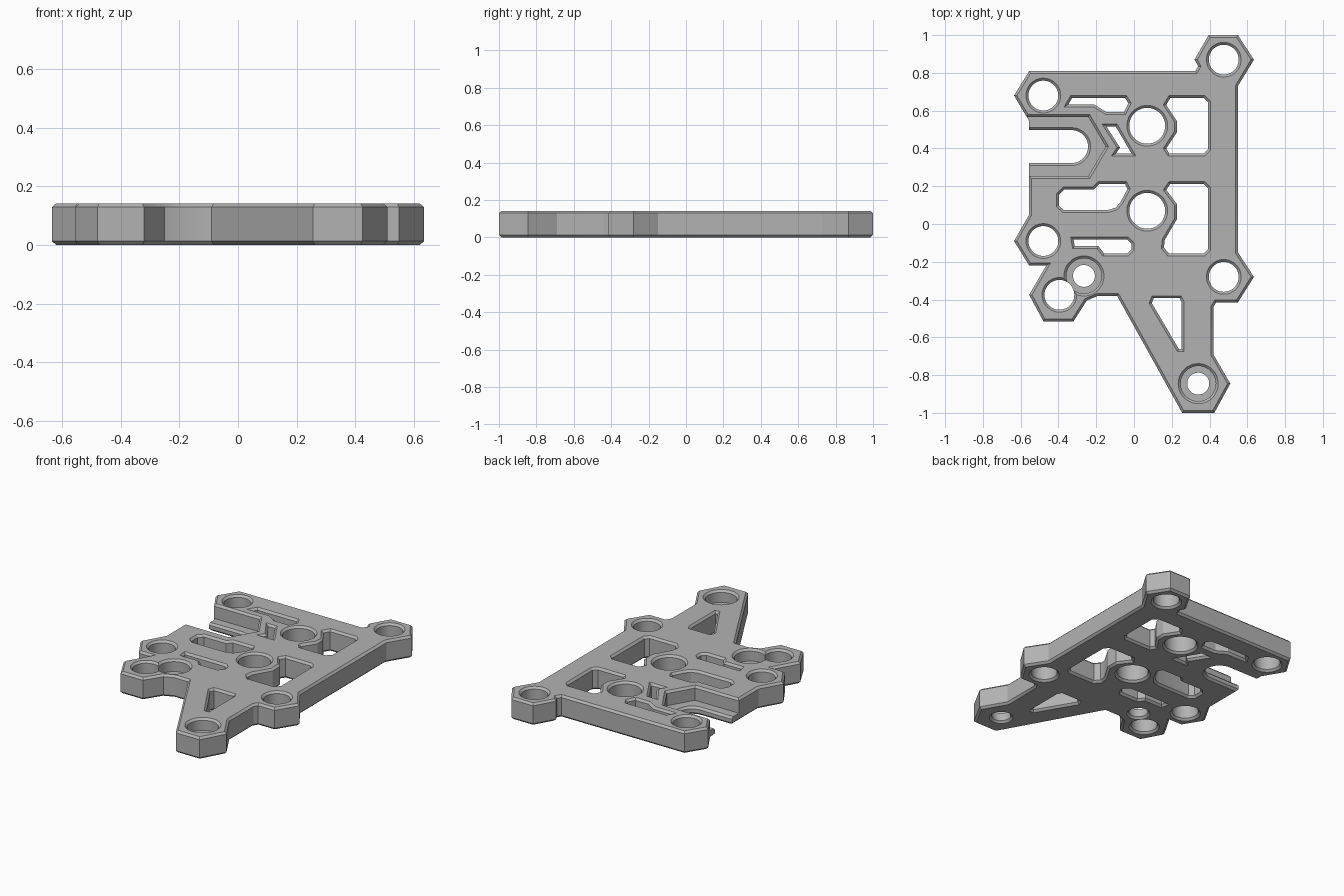
import bpy, bmesh
from math import sin, cos, pi
from mathutils import Vector

if "Cube" in bpy.data.objects:
    bpy.data.objects.remove(bpy.data.objects["Cube"], do_unlink=True)

UNIT = 0.01          # plan drawings are in hundredths
HEIGHT = 0.142
CHAMFER = 0.013
OVER = 0.01          # how far cutters poke past the faces
SHELF = 0.05
BORE_FLOOR = 0.065

grey = bpy.data.materials.new("plain grey")
grey.use_nodes = True
grey.diffuse_color = (0.45, 0.45, 0.45, 1)
grey.node_tree.nodes["Principled BSDF"].inputs["Base Color"].default_value = grey.diffuse_color


def offset_loop(points, distance):
    """Grow (or shrink) a counter-clockwise loop with mitred corners."""
    result = []
    for i, p in enumerate(points):
        before = (p - points[i - 1]).normalized()
        after = (points[(i + 1) % len(points)] - p).normalized()
        n1 = Vector((before.y, -before.x))
        n2 = Vector((after.y, -after.x))
        result.append(p + (n1 + n2) * distance / (1 + n1.dot(n2)))
    return result


def prism(name, plan, levels):
    """Stack offset copies of a plan at (z, offset) levels and skin them."""
    points = [Vector(p) * UNIT for p in plan]
    area = sum(points[i - 1].cross(p) for i, p in enumerate(points))
    if area < 0:
        points.reverse()
    bm = bmesh.new()
    rings = [[bm.verts.new((p.x, p.y, z)) for p in offset_loop(points, d)]
             for z, d in levels]
    for low, high in zip(rings, rings[1:]):
        for i in range(len(low)):
            bm.faces.new((low[i - 1], low[i], high[i], high[i - 1]))
    bm.faces.new(reversed(rings[0]))
    bm.faces.new(rings[-1])
    mesh = bpy.data.meshes.new(name)
    bm.to_mesh(mesh)
    bm.free()
    mesh.materials.append(grey)
    obj = bpy.data.objects.new(name, mesh)
    bpy.context.collection.objects.link(obj)
    return obj


def arc(x, y, radius, start=0.0, sweep=2 * pi, steps=48):
    return [(x + radius * cos(start + sweep * i / steps),
             y + radius * sin(start + sweep * i / steps)) for i in range(steps)]


# Plate outline with hexagonal bosses at its corners
outline = [(39.5, 100), (55, 100), (63.5, 87), (55, 73), (55, -15), (63.5, -28),
           (55, -41.5), (43.5, -41.5), (42, -44), (42, -69), (51, -84.5),
           (42.5, -100), (25.5, -100), (-9, -38), (-19, -38), (-25, -40.5),
           (-32, -51.5), (-48, -51.5), (-55.5, -37.5), (-46.5, -22), (-55.5, -22),
           (-63.5, -9), (-55.5, 5), (-55.5, 54.5), (-63.5, 68), (-55.5, 81),
           (32.5, 81), (34, 83.5), (32, 87)]
plate = prism("mounting_plate", outline,
              [(0, -CHAMFER), (CHAMFER, 0), (HEIGHT - CHAMFER, 0), (HEIGHT, -CHAMFER)])

# Cutter sections, measured from the chamfered mouth
bottom = [(-OVER, OVER), (CHAMFER, -CHAMFER)]
top = [(HEIGHT - CHAMFER, -CHAMFER), (HEIGHT + OVER, OVER)]
through = bottom + top
cutters = []


def cut(name, plan, levels):
    cutters.append(prism(name, plan, levels))


# Lightening windows
windows = {
    "upper_right": [(18.5, 68), (15.5, 63), (21.5, 54), (21.5, 49), (15.5, 40),
                    (18, 36), (37.5, 36), (40.5, 39), (40.5, 65), (37.5, 68)],
    "middle_right": [(18.5, 22.5), (15.5, 18), (21.5, 10), (21.5, 3), (15, -8),
                     (14.5, -13), (18, -17), (37.5, -17), (40.5, -14),
                     (40.5, 19.5), (37.5, 22.5)],
    "middle_left": [(-37.5, 19.5), (-22, 19.5), (-19, 22.5), (-4, 22.5), (-2, 18.5),
                    (-6, 11), (-9, 7.5), (-14, 6), (-37.5, 6), (-41, 9), (-41, 16)],
    "lower_left": [(-33.5, -7), (-3, -7), (0, -10), (0, -14), (-3, -17),
                   (-16.5, -17), (-19.5, -13), (-32.5, -13)],
    "upper_left": [(-33.5, 68), (-4, 68), (-1.5, 64), (-4.5, 58), (-15, 58),
                   (-21.5, 62), (-37, 62)],
    "chevron": [(-17, 53), (-9, 53), (1, 36), (-12, 36), (-9, 40.5)],
    "tail": [(9.5, -38), (25, -38), (26.5, -41), (26.5, -67.5), (23, -67.5), (8, -42)],
}
for name, plan in windows.items():
    cut(name + "_window", plan, through)

# Plain round holes
for x, y in [(-48, 68), (47.5, 87), (47.5, -28), (-48, -9), (-39.5, -37.5)]:
    cut("corner_hole", arc(x, y, 9.2), through)
for y in (52, 7):
    cut("centre_hole", arc(7, y, 10.8), through)

# Counterbored screw holes
for x, y in [(34, -84.5), (-26.5, -27.5)]:
    cut("counterbore", arc(x, y, 10.6), [(BORE_FLOOR, -CHAMFER)] + top)
    cut("screw_hole", arc(x, y, 7.1), bottom + [(BORE_FLOOR + OVER, -CHAMFER)])

# Sunken side shelf with an open slot through it
cut("shelf_recess", [(-80, 58), (-23.5, 58), (-13.5, 41), (-23.5, 24), (-80, 24)],
    [(SHELF, -CHAMFER)] + top)
cut("side_slot", [(-80, 31)] + arc(-33, 41, 10, -pi / 2, pi, 24) + [(-33, 51), (-80, 51)],
    bottom + [(SHELF - CHAMFER, -CHAMFER), (SHELF + OVER, OVER)])

# Carve everything out of the plate, then drop the cutters
bpy.ops.object.select_all(action="DESELECT")
bpy.context.view_layer.objects.active = plate
plate.select_set(True)
for cutter in cutters:
    cutter.hide_render = True
    carve = plate.modifiers.new(cutter.name, "BOOLEAN")
    carve.operation = "DIFFERENCE"
    carve.solver = "EXACT"
    carve.object = cutter
    bpy.ops.object.modifier_apply(modifier=carve.name)
for cutter in cutters:
    bpy.data.objects.remove(cutter, do_unlink=True)
bpy.ops.object.shade_smooth_by_angle(angle=pi / 7)
